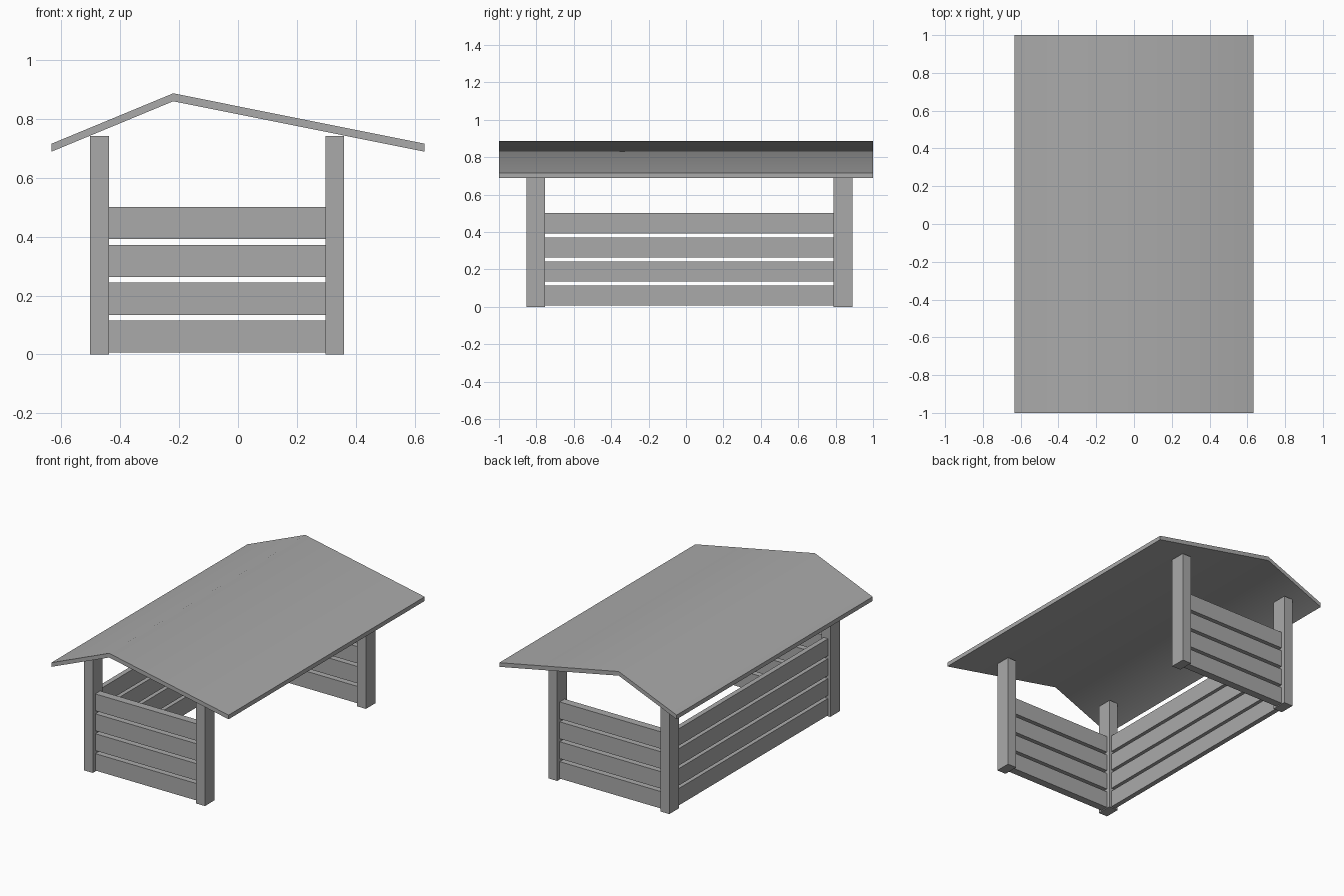
import bpy
import bmesh
from math import radians

if "Cube" in bpy.data.objects:
    bpy.data.objects.remove(bpy.data.objects["Cube"], do_unlink=True)

GREY = (0.4, 0.4, 0.4, 1.0)
mat = bpy.data.materials.new("plain grey")
mat.use_nodes = True
mat.diffuse_color = GREY
mat.node_tree.nodes["Principled BSDF"].inputs["Base Color"].default_value = GREY


def add_object(name, bm):
    bmesh.ops.recalc_face_normals(bm, faces=bm.faces)
    mesh = bpy.data.meshes.new(name)
    bm.to_mesh(mesh)
    bm.free()
    mesh.materials.append(mat)
    obj = bpy.data.objects.new(name, mesh)
    bpy.context.collection.objects.link(obj)
    return obj


def box(name, xs, ys, zs):
    bm = bmesh.new()
    bmesh.ops.create_cube(bm, size=1)
    for v in bm.verts:
        for axis, (low, high) in enumerate((xs, ys, zs)):
            v.co[axis] = high if v.co[axis] > 0 else low
    return add_object(name, bm)


# Four corner posts
POST_X = {"right": (-0.503, -0.439), "left": (0.297, 0.361)}
POST_Y = {"front": (-0.853, -0.753), "back": (0.789, 0.889)}
for side, xs in POST_X.items():
    for end, ys in POST_Y.items():
        box(f"{end}_{side}_post", xs, ys, (0, 0.742))


def middle(span):
    """Half-thickness board slot centred in a post."""
    low, high = span
    quarter = (high - low) / 4
    return low + quarter, high - quarter


# Four boards on both ends and on the right side; the left side stays open
inner_x = (POST_X["right"][1], POST_X["left"][0])
inner_y = (POST_Y["front"][1], POST_Y["back"][0])
for i in range(4):
    bottom = 0.006 + 0.1285 * i
    zs = (bottom, bottom + 0.109)
    for end, ys in POST_Y.items():
        box(f"{end}_board_{i + 1}", inner_x, middle(ys), zs)
    box(f"right_board_{i + 1}", middle(POST_X["right"]), inner_y, zs)

# Asymmetric roof sheet: a bent profile extruded along the length
upper = [(-0.633, 0.716), (-0.22, 0.887), (0.633, 0.716)]
drop = 0.027
bm = bmesh.new()
strips = []
for y in (-1, 1):
    top = [bm.verts.new((x, y, z)) for x, z in upper]
    low = [bm.verts.new((x, y, z - drop)) for x, z in upper]
    strips.append(top + low[::-1])
    for k in range(2):
        bm.faces.new((top[k], top[k + 1], low[k + 1], low[k]))
near, far = strips
for k in range(len(near)):
    j = (k + 1) % len(near)
    bm.faces.new((near[k], near[j], far[j], far[k]))
roof = add_object("roof", bm)

# The ridge is softly shaded, the rims stay sharp
bpy.ops.object.select_all(action="DESELECT")
roof.select_set(True)
bpy.context.view_layer.objects.active = roof
bpy.ops.object.shade_smooth_by_angle(angle=radians(50))
